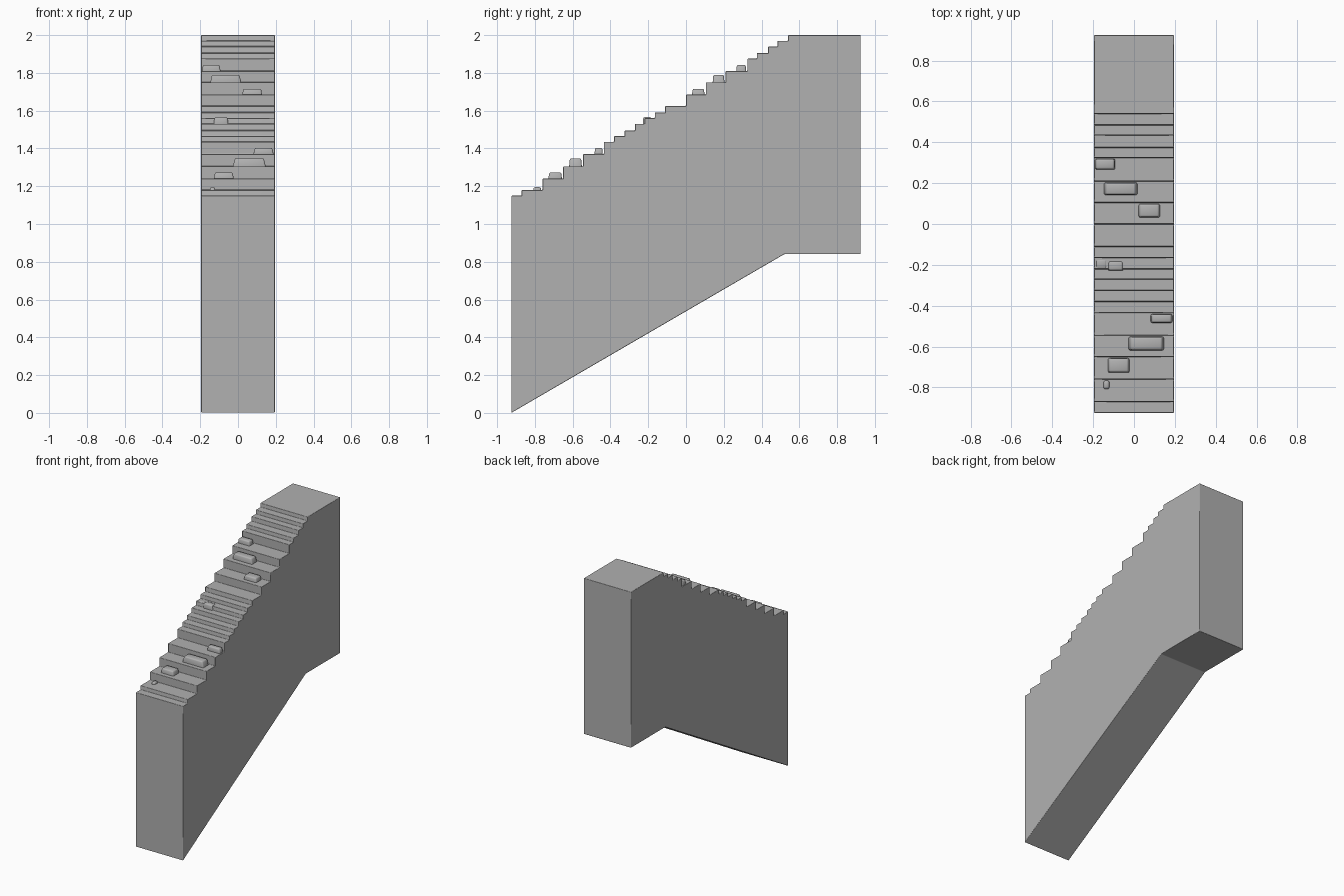
import bpy, bmesh

if "Cube" in bpy.data.objects:
    bpy.data.objects.remove(bpy.data.objects["Cube"])

W = 0.195   # half width
L = 0.925   # half length

# Mid-grey stone colour
grey = bpy.data.materials.new("stone_grey")
grey.diffuse_color = (0.44, 0.44, 0.44, 1)
grey.use_nodes = True
grey.node_tree.nodes["Principled BSDF"].inputs["Base Color"].default_value = grey.diffuse_color


def finish(bm, name, smooth=False):
    bmesh.ops.recalc_face_normals(bm, faces=bm.faces)
    for f in bm.faces:
        f.smooth = smooth
    mesh = bpy.data.meshes.new(name)
    bm.to_mesh(mesh)
    bm.free()
    mesh.materials.append(grey)
    obj = bpy.data.objects.new(name, mesh)
    bpy.context.collection.objects.link(obj)
    return obj


# Stepped wall: (end y, tread height) for each step
steps = [(-0.87, 1.15), (-0.76, 1.18), (-0.65, 1.24), (-0.545, 1.305),
         (-0.435, 1.37), (-0.38, 1.435), (-0.325, 1.465),
         (-0.27, 1.495), (-0.22, 1.53), (-0.165, 1.56), (-0.11, 1.59),
         (0.0, 1.625), (0.105, 1.685), (0.21, 1.75), (0.325, 1.81),
         (0.375, 1.875), (0.435, 1.905), (0.485, 1.94), (0.54, 1.97), (L, 2.0)]
profile = [(L, 0.84), (0.52, 0.84), (-L, 0.0)]
y = -L
for end, z in steps:
    profile += [(y, z), (end, z)]
    y = end

bm = bmesh.new()
side = bm.faces.new([bm.verts.new((-W, py, pz)) for py, pz in profile])
ext = bmesh.ops.extrude_face_region(bm, geom=[side])
bmesh.ops.translate(bm, vec=(2 * W, 0, 0),
                    verts=[v for v in ext["geom"] if isinstance(v, bmesh.types.BMVert)])
# Softly rounded edges, so the corners shade smoothly
bmesh.ops.bevel(bm, geom=bm.edges[:], offset=0.003, segments=1,
                profile=0.5, affect='EDGES')
wall = finish(bm, "stepped_wall", smooth=True)
weighted = wall.modifiers.new("even_shading", 'WEIGHTED_NORMAL')
weighted.weight = 100


# Loose stones on the treads: tapered, bevelled blocks
def stone(name, x0, x1, y0, y1, z0, z1):
    bm = bmesh.new()
    bmesh.ops.create_cube(bm, size=1)
    for v in bm.verts:
        k = 0.85 if v.co.z > 0 else 1.0
        v.co = ((x0 + x1) / 2 + v.co.x * k * (x1 - x0),
                (y0 + y1) / 2 + v.co.y * k * (y1 - y0),
                z1 if v.co.z > 0 else z0)
    bmesh.ops.bevel(bm, geom=bm.edges[:], offset=0.008, segments=2,
                    profile=0.5, affect='EDGES')
    finish(bm, name, smooth=True)


stones = [(-0.03, 0.15, -0.62, -0.55, 1.29, 1.348),
          (-0.13, -0.02, -0.73, -0.655, 1.225, 1.273),
          (-0.15, -0.12, -0.81, -0.765, 1.165, 1.195),
          (0.08, 0.19, -0.485, -0.44, 1.36, 1.403),
          (-0.13, -0.05, -0.23, -0.18, 1.515, 1.566),
          (-0.19, -0.13, -0.22, -0.17, 1.515, 1.562),
          (0.02, 0.13, 0.03, 0.1, 1.67, 1.716),
          (-0.15, 0.02, 0.14, 0.205, 1.735, 1.79),
          (-0.193, -0.09, 0.265, 0.32, 1.795, 1.842)]
for i, s in enumerate(stones):
    stone(f"loose_stone_{i + 1}", *s)
